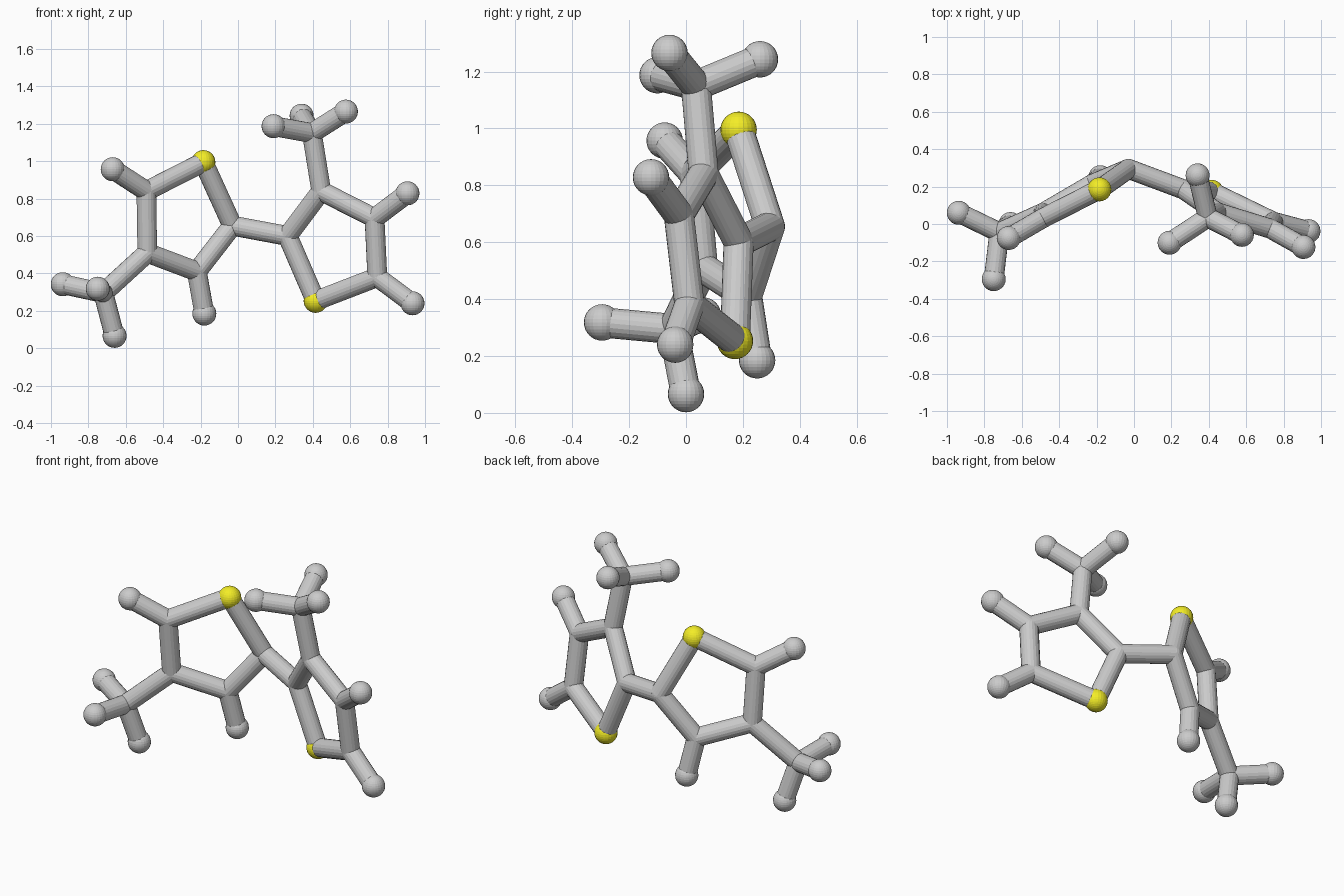
import bpy
from mathutils import Vector

if "Cube" in bpy.data.objects:
    bpy.data.objects.remove(bpy.data.objects["Cube"])

BOND_R, CARBON_R, END_R = 0.053, 0.053, 0.064

yellow = bpy.data.materials.new("yellow")
yellow.diffuse_color = (0.9, 0.85, 0.02, 1)
yellow.use_nodes = True
yellow.node_tree.nodes["Principled BSDF"].inputs["Base Color"].default_value = yellow.diffuse_color


def ball(name, p, r, mat=None):
    bpy.ops.mesh.primitive_uv_sphere_add(segments=24, ring_count=16, radius=r, location=p)
    ob = bpy.context.object
    ob.name = name
    if mat:
        ob.data.materials.append(mat)


def rod(name, a, b):
    a, b = Vector(a), Vector(b)
    d = b - a
    bpy.ops.mesh.primitive_cylinder_add(vertices=20, radius=BOND_R, depth=d.length,
                                        location=(a + b) / 2)
    ob = bpy.context.object
    ob.name = name
    ob.rotation_mode = 'QUATERNION'
    ob.rotation_quaternion = d.to_track_quat('Z', 'Y')


def half(side, ring, stubs, methyl, methyl_from, tips):
    """Five-sided ring (first atom is the yellow one), end stubs and a three-armed branch."""
    ball(side + "_yellow_atom", ring[0], END_R, yellow)
    for i, p in enumerate(ring):
        if i:
            ball(side + "_ring_joint", p, CARBON_R)
        rod(side + "_ring_bond", p, ring[(i + 1) % 5])
    for i, tip in stubs.items():
        rod(side + "_stub_bond", ring[i], tip)
        ball(side + "_stub_end", tip, END_R)
    rod(side + "_branch_bond", ring[methyl_from], methyl)
    ball(side + "_branch_joint", methyl, CARBON_R)
    for tip in tips:
        rod(side + "_branch_arm", methyl, tip)
        ball(side + "_branch_end", tip, END_R)


# left ring: yellow atom, bridge joint, then round the ring
left = [(-.185, .185, .995), (-.03, .295, .655), (-.22, .215, .41),
        (-.485, .06, .51), (-.49, .03, .84)]
half("left", left, {2: (-.18, .25, .185), 4: (-.67, -.075, .957)},
     (-.72, -.045, .295), 3,
     [(-.937, .06, .342), (-.75, -.295, .318), (-.66, 0, .066)])

# right ring
right = [(.415, .172, .253), (.265, .185, .6), (.445, .062, .84),
         (.73, -.025, .695), (.745, .012, .38)]
half("right", right, {3: (.906, -.123, .828), 4: (.933, -.038, .24)},
     (.395, .035, 1.15), 2,
     [(.577, -.058, 1.265), (.34, .26, 1.243), (.19, -.1, 1.187)])

# bridge between the rings
rod("bridge_bond", left[1], right[1])
